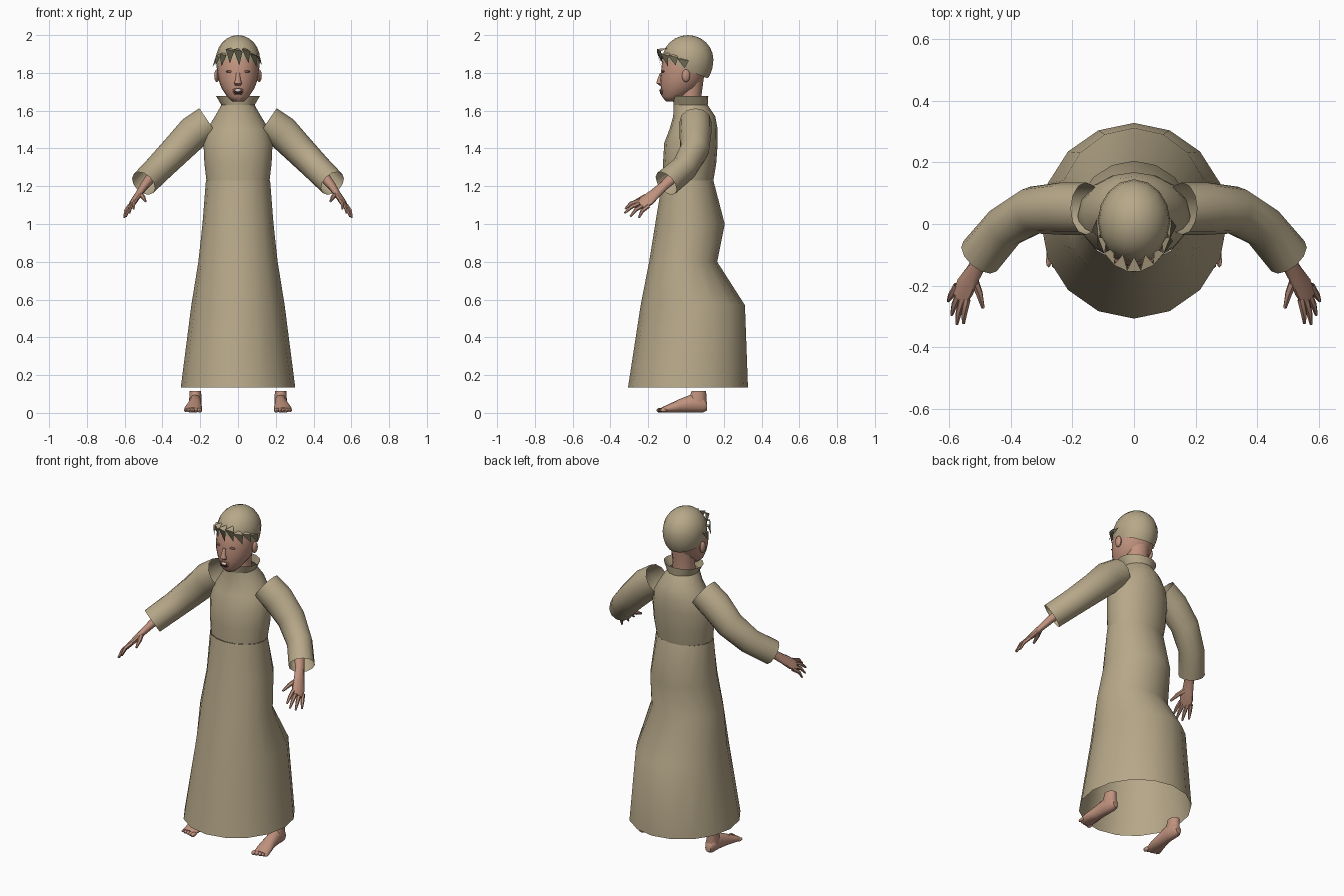
import bpy, bmesh, math
from mathutils import Vector, Matrix

cube = bpy.data.objects.get("Cube")
if cube:
    bpy.data.objects.remove(cube)


def material(name, rgb):
    m = bpy.data.materials.new(name)
    m.use_nodes = True
    m.diffuse_color = (*rgb, 1)
    m.node_tree.nodes["Principled BSDF"].inputs["Base Color"].default_value = (*rgb, 1)
    return m


CLOTH = material("tan cloth", (0.47, 0.39, 0.25))
SKIN = material("warm skin", (0.53, 0.29, 0.21))
SHADE = material("skin crease", (0.24, 0.12, 0.085))
FRINGE = material("dark olive fringe", (0.13, 0.115, 0.07))
MOUTH = material("dark mouth", (0.04, 0.015, 0.012))
TEETH = material("ivory teeth", (0.75, 0.72, 0.65))


def finish(name, bm, mats, mirror=False, angle=50):
    """Turn a bmesh into a shaded object, optionally mirrored across x."""
    mesh = bpy.data.meshes.new(name)
    bm.to_mesh(mesh)
    bm.free()
    for m in mats:
        mesh.materials.append(m)
    for p in mesh.polygons:
        p.use_smooth = True
    mesh.set_sharp_from_angle(angle=math.radians(angle))
    ob = bpy.data.objects.new(name, mesh)
    bpy.context.collection.objects.link(ob)
    if mirror:
        ob.modifiers.new("Mirror", 'MIRROR').use_mirror_merge = False
    return ob


def loft(bm, rings, n=12, side=(1, 0, 0), axis=None, start=False, end=False):
    """Skin elliptical rings (centre, radius a, radius b) along a path."""
    pts = [Vector(r[0]) for r in rings]
    loops = []
    for i, (_, ra, rb) in enumerate(rings):
        t = Vector(axis) if axis else pts[min(i + 1, len(pts) - 1)] - pts[max(i - 1, 0)]
        t.normalize()
        a = Vector(side)
        a = (a - t * a.dot(t)).normalized()
        b = t.cross(a)
        loops.append([bm.verts.new(pts[i] + a * ra * math.cos(q) + b * rb * math.sin(q))
                      for q in (math.tau * (k + 0.5 * (n % 4 == 2)) / n for k in range(n))])
    for lo, hi in zip(loops, loops[1:]):
        for k in range(n):
            j = (k + 1) % n
            bm.faces.new((lo[k], lo[j], hi[j], hi[k]))
    if start:
        bm.faces.new(loops[0][::-1])
    if end:
        bm.faces.new(loops[-1])


def upright(name, profile, mat, n, **kw):
    """Vertical shell from (height, front y, back y, half width)."""
    bm = bmesh.new()
    loft(bm, [((0, (f + b) / 2, z), w, (b - f) / 2) for z, f, b, w in profile],
         n, axis=(0, 0, 1), **kw)
    return finish(name, bm, [mat])


def ball(bm, centre, size, u=12, v=8):
    m = Matrix.Translation(centre) @ Matrix.Diagonal((*size, 1))
    return bmesh.ops.create_uvsphere(bm, u_segments=u, v_segments=v, radius=1, matrix=m)["verts"]


# Robe: open skirt, fitted bodice and flared collar
upright("skirt", [(0.135, -0.307, 0.328, 0.303), (0.57, -0.24, 0.312, 0.247),
                  (0.8, -0.195, 0.165, 0.21), (1.0, -0.163, 0.205, 0.188),
                  (1.23, -0.125, 0.145, 0.17)], CLOTH, 16)
upright("bodice", [(1.23, -0.122, 0.145, 0.167), (1.32, -0.122, 0.16, 0.178),
                   (1.43, -0.115, 0.168, 0.183), (1.5, -0.088, 0.168, 0.165),
                   (1.57, -0.068, 0.155, 0.122), (1.63, -0.065, 0.115, 0.088)], CLOTH, 16)
upright("collar", [(1.63, -0.065, 0.115, 0.088), (1.677, -0.073, 0.118, 0.116)], CLOTH, 16)

# Sleeves open at shoulder and cuff
bm = bmesh.new()
loft(bm, [((0.155, 0.05, 1.54), 0.085, 0.088), ((0.235, 0.05, 1.485), 0.085, 0.09),
          ((0.325, 0.045, 1.392), 0.078, 0.082), ((0.42, -0.01, 1.295), 0.07, 0.075),
          ((0.5, -0.105, 1.215), 0.073, 0.072)], 12, side=(0, 1, 0))
finish("sleeves", bm, [CLOTH], mirror=True)

# Forearms and palms
spread = Vector((0.05, 0.07, -0.045)).normalized()
bm = bmesh.new()
loft(bm, [((0.43, -0.03, 1.28), 0.034, 0.034), ((0.498, -0.12, 1.2), 0.027, 0.022),
          ((0.525, -0.165, 1.16), 0.032, 0.018), ((0.548, -0.205, 1.125), 0.04, 0.017),
          ((0.566, -0.242, 1.1), 0.034, 0.011)], 10, side=spread, end=True)
finish("forearms", bm, [SKIN], mirror=True)

# Fingers fan across the knuckles, thumb on the inner side
bm = bmesh.new()
tips = [(0.553, -0.322, 1.08), (0.575, -0.325, 1.058), (0.592, -0.295, 1.04), (0.603, -0.25, 1.033)]
for k, tip in enumerate(tips):
    root = Vector((0.558, -0.222, 1.11)) + spread * (k - 1.5) * 0.021
    tip = Vector(tip)
    knuckle = root.lerp(tip, 0.55) + Vector((0.004, -0.005, 0.008))
    loft(bm, [(root, 0.012, 0.012), (knuckle, 0.0105, 0.0105), (tip, 0.005, 0.005)],
         6, side=spread, end=True)
loft(bm, [((0.522, -0.175, 1.16), 0.015, 0.015), ((0.502, -0.225, 1.142), 0.012, 0.012),
          ((0.49, -0.272, 1.12), 0.006, 0.006)], 6, side=spread, end=True)
finish("fingers", bm, [SKIN], mirror=True)

# Bare feet with open ankles and a row of toes
bm = bmesh.new()
loft(bm, [((0.225, 0.112, 0.035), 0.018, 0.022), ((0.225, 0.09, 0.045), 0.032, 0.043),
          ((0.226, 0.03, 0.05), 0.034, 0.048), ((0.23, -0.03, 0.038), 0.038, 0.037),
          ((0.237, -0.09, 0.024), 0.047, 0.023), ((0.24, -0.13, 0.015), 0.043, 0.013)],
     12, axis=(0, -1, 0), start=True, end=True)
loft(bm, [((0.226, 0.058, 0.05), 0.033, 0.05), ((0.226, 0.068, 0.115), 0.031, 0.039)],
     12, axis=(0, 0, 1))
for k in range(5):
    ball(bm, (0.203 + 0.0185 * k, -0.135 + 0.004 * k, 0.014),
         (0.013 - 0.001 * k, 0.022, 0.013 - 0.001 * k), 8, 6)
finish("feet", bm, [SKIN], mirror=True)

# Head and neck
upright("head", [(1.648, -0.105, -0.05, 0.028), (1.675, -0.128, 0.0, 0.058),
                 (1.72, -0.133, 0.065, 0.088), (1.76, -0.137, 0.09, 0.102),
                 (1.81, -0.132, 0.11, 0.11), (1.87, -0.125, 0.12, 0.108),
                 (1.93, -0.09, 0.11, 0.085)], SKIN, 20, start=True, end=True)
upright("neck", [(1.58, -0.045, 0.085, 0.068), (1.68, -0.04, 0.082, 0.062),
                 (1.78, -0.03, 0.095, 0.07)], SKIN, 12)
bm = bmesh.new()
ball(bm, (0.112, 0.0, 1.785), (0.014, 0.022, 0.034), 8, 6)
finish("ears", bm, [SKIN], mirror=True)

# Face details: nose, brows, closed eyes, open mouth
bm = bmesh.new()
loft(bm, [((0, -0.131, 1.8), 0.01, 0.007), ((0, -0.139, 1.765), 0.013, 0.013),
          ((0, -0.139, 1.745), 0.021, 0.018), ((0, -0.132, 1.732), 0.013, 0.006)],
     8, axis=(0, 0, -1), start=True, end=True)
finish("nose", bm, [SKIN])
bm = bmesh.new()
ball(bm, (0.044, -0.12, 1.807), (0.021, 0.008, 0.006))
finish("eyes", bm, [SHADE], mirror=True)
for name, z, size, y, mat in (("lips", 1.702, (0.031, 0.009, 0.021), -0.127, SHADE),
                              ("mouth", 1.702, (0.026, 0.009, 0.016), -0.13, MOUTH),
                              ("teeth", 1.707, (0.017, 0.009, 0.008), -0.133, TEETH)):
    bm = bmesh.new()
    ball(bm, (0, y, z), size)
    finish(name, bm, [mat])

# Skullcap: dome trimmed by a plane that slopes down to the nape
bm = bmesh.new()
for v in ball(bm, (0, 0.01, 1.87), (0.117, 0.135, 0.13), 16, 12):
    if v.co.z < 1.87:
        v.co.z = 1.87 + (v.co.z - 1.87) * 1.25
bmesh.ops.bisect_plane(bm, geom=bm.verts[:] + bm.edges[:] + bm.faces[:],
                       plane_co=(0, 0.01, 1.81), plane_no=(0, -0.36, -1), clear_outer=True)
finish("skullcap", bm, [CLOTH])

# Fringe: pointed locks fanned around the brow, tan on top and dark in front
bm = bmesh.new()
count = 9
for k in range(count):
    mid = math.radians(-84 + 168 * k / (count - 1))

    def at(angle, rx, ry, z):
        return bm.verts.new((rx * math.sin(angle), -ry * math.cos(angle), z))

    drop = 0.05 * math.sin(mid) ** 2
    high = 1.925 - drop + 0.008 * (k % 2)
    left = at(mid - 0.2, 0.122, 0.157, high)
    right = at(mid + 0.2, 0.122, 0.157, high - 0.012)
    tip = at(mid + 0.05, 0.138, 0.135, 1.84 - 0.3 * drop + 0.012 * (k % 2))
    root = at(mid, 0.1, 0.105, high + 0.005)
    bm.faces.new((left, tip, right)).material_index = 1
    bm.faces.new((left, right, root))
finish("fringe", bm, [CLOTH, FRINGE], angle=20)
